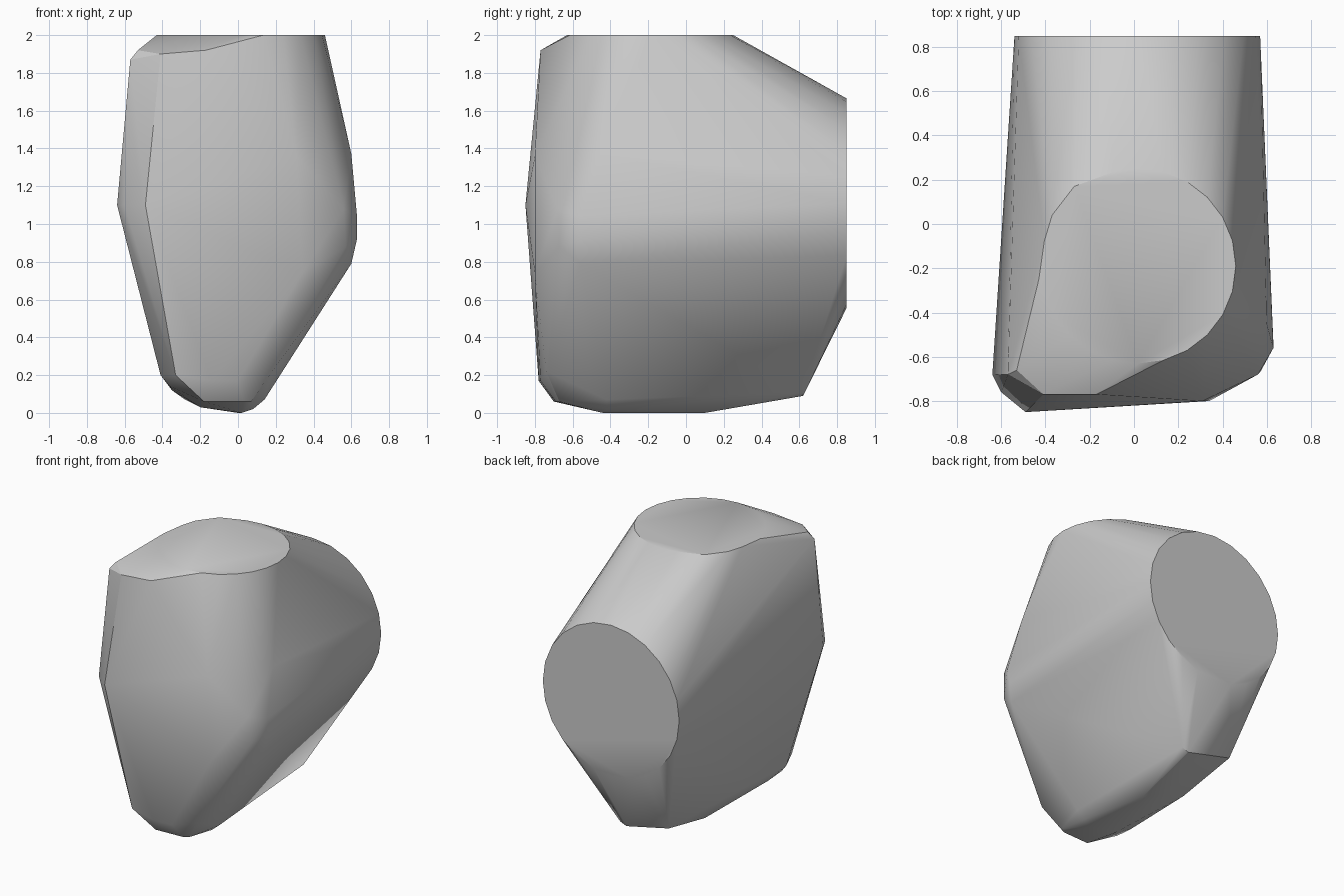
import bpy
import bmesh
import math
from mathutils import Vector

default_cube = bpy.data.objects.get("Cube")
if default_cube:
    bpy.data.objects.remove(default_cube, do_unlink=True)


def flat_material(name, colour):
    material = bpy.data.materials.new(name)
    material.use_nodes = True
    material.diffuse_color = colour
    shader = material.node_tree.nodes["Principled BSDF"]
    shader.inputs["Base Color"].default_value = colour
    return material


def ring(centre, radius, first_axis, second_axis, sides):
    """Points of a regular circle spanned by two axes."""
    centre, first, second = Vector(centre), Vector(first_axis), Vector(second_axis)
    points = []
    for step in range(sides):
        angle = math.tau * step / sides
        offset = first * math.cos(angle) + second * math.sin(angle)
        points.append(centre + offset * radius)
    return points


def convex_body(name, points, material, sharp_angle):
    """Wrap all guide points in one tight shell with clean flat facets."""
    mesh = bpy.data.meshes.new(name)
    shell = bmesh.new()
    for point in points:
        shell.verts.new(point)
    bmesh.ops.convex_hull(shell, input=list(shell.verts))
    loose = [vert for vert in shell.verts if not vert.link_faces]
    bmesh.ops.delete(shell, geom=loose, context="VERTS")
    bmesh.ops.dissolve_limit(shell, angle_limit=math.radians(1),
                             verts=list(shell.verts), edges=list(shell.edges))
    bmesh.ops.recalc_face_normals(shell, faces=list(shell.faces))
    shell.to_mesh(mesh)
    shell.free()
    mesh.materials.append(material)
    body = bpy.data.objects.new(name, mesh)
    bpy.context.collection.objects.link(body)
    bpy.ops.object.select_all(action="DESELECT")
    body.select_set(True)
    bpy.context.view_layer.objects.active = body
    bpy.ops.object.shade_smooth_by_angle(angle=sharp_angle)
    return body


x_axis, y_axis, z_axis = Vector((1, 0, 0)), Vector((0, 1, 0)), Vector((0, 0, 1))

# Round flat ends on the back and on the top
back_disc = ring((.015, .85, 1.11), .555, x_axis, z_axis, sides=24)
top_disc = ring((.02, -.19, 2), .44, x_axis, y_axis, sides=24)

# Sloping rim where the top meets the front
top_rim = [(-.43, -.25, 2), (-.37, .04, 2), (-.27, .17, 2),
           (-.57, -.68, 1.87), (-.53, -.66, 1.92),
           (-.41, -.77, 1.9), (-.17, -.77, 1.92)]

# Shallow front plate, bulging toward one side
front_plate = [(-.64, -.68, 1.1), (-.6, -.76, 1.1), (-.49, -.85, 1.1),
               (.31, -.8, 1.36), (.34, -.8, .74),
               (-.33, -.76, .2), (-.14, -.78, .17), (0, -.77, .17)]

# Side corner running up to the top
side_corner = [(.56, -.68, 1.08), (.63, -.56, 1.04), (.63, -.54, .92),
               (.57, -.67, .88), (.6, -.56, .79), (.6, -.45, 1.37),
               (.2, -.68, .32), (.18, -.74, .22)]

# Rounded keel along the bottom
keel = [(-.18, -.7, .06), (.03, -.69, .06), (.07, -.67, .06),
        (.02, -.44, 0), (.08, -.42, .02), (.14, -.42, .07), (0, .1, 0),
        (.05, .62, .09), (.1, .62, .11), (-.3, .63, .17),
        (-.28, .18, .07), (-.35, -.45, .12), (-.36, -.6, .14),
        (-.41, -.58, .2), (-.2, -.44, .03)]

grey = flat_material("plain grey", (.6, .6, .6, 1))
convex_body("faceted_body",
            back_disc + top_disc + top_rim + front_plate + side_corner + keel,
            grey, sharp_angle=math.radians(30))
